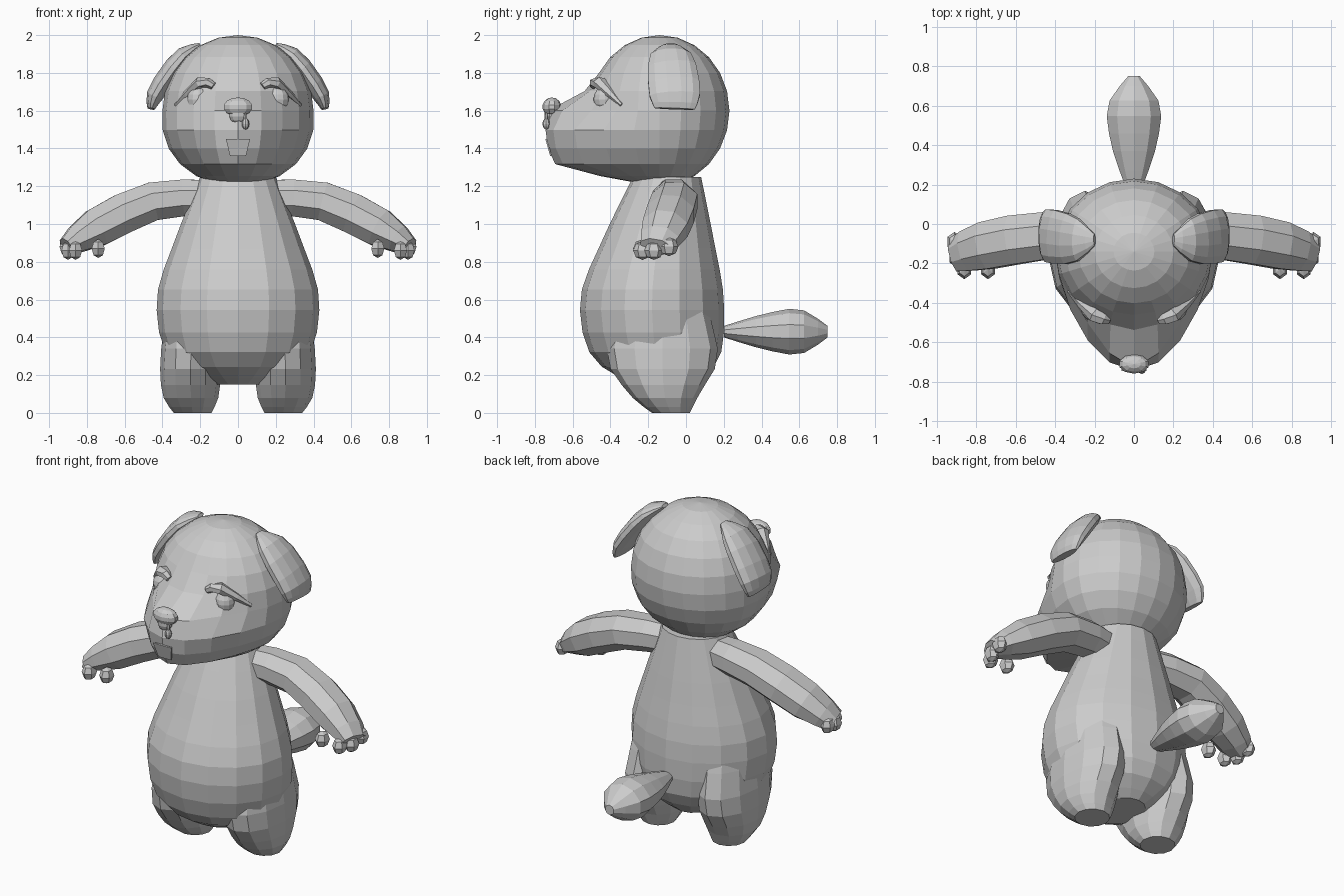
import bpy, bmesh
from math import sin, cos, pi
from mathutils import Vector

default_cube = bpy.data.objects.get("Cube")
if default_cube:
    bpy.data.objects.remove(default_cube, do_unlink=True)

shade = (.6, .6, .6, 1)
grey = bpy.data.materials.new("plain grey")
grey.use_nodes = True
grey.diffuse_color = shade
grey.node_tree.nodes["Principled BSDF"].inputs["Base Color"].default_value = shade


def finish(name, bm):
    """Turn a bmesh into a flat shaded grey object."""
    bmesh.ops.recalc_face_normals(bm, faces=bm.faces)
    mesh = bpy.data.meshes.new(name)
    bm.to_mesh(mesh)
    bm.free()
    mesh.materials.append(grey)
    obj = bpy.data.objects.new(name, mesh)
    bpy.context.scene.collection.objects.link(obj)


def clamp(value):
    return min(max(value, 0), 1)


def smooth(keys, count):
    """Pass a smooth curve through a few key rows and sample it evenly."""
    last = len(keys) - 1
    rows = []
    for step in range(count):
        place = last * step / (count - 1)
        i = min(int(place), last - 1)
        t = place - i
        before, start, end, after = (keys[min(max(i + k, 0), last)] for k in (-1, 0, 1, 2))
        rows.append([b + t / 2 * (c - a + t * (2 * a - 5 * b + 4 * c - d
                                               + t * (3 * (b - c) + d - a)))
                     for a, b, c, d in zip(before, start, end, after)])
    return rows


def loft(name, rings):
    """Skin a list of equal point rings and cap both ends."""
    bm = bmesh.new()
    rows = [[bm.verts.new(point) for point in ring] for ring in rings]
    for lower, upper in zip(rows, rows[1:]):
        for i in range(len(lower)):
            bm.faces.new((lower[i - 1], lower[i], upper[i], upper[i - 1]))
    bm.faces.new(rows[0])
    bm.faces.new(rows[-1])
    finish(name, bm)


def upright(name, rows, sides, side=1):
    """Loft level ovals; each row is height, centre x, half width, front, back."""
    rings = []
    for height, middle, width, front, back in rows:
        angles = [2 * pi * i / sides for i in range(sides)]
        rings.append([Vector((side * middle + width * sin(a),
                              (front + back) / 2 + (front - back) / 2 * cos(a),
                              height)) for a in angles])
    loft(name, rings)


def tube(name, rows, sides, across, side=1):
    """Loft ovals along a path; each row is x, y, z, half width, half thickness."""
    points = [Vector((side * x, y, z)) for x, y, z, width, thickness in rows]
    rings = []
    for i, (centre, row) in enumerate(zip(points, rows)):
        along = points[min(i + 1, len(points) - 1)] - points[max(i - 1, 0)]
        up = along.cross(Vector(across)).normalized()
        out = up.cross(along).normalized()
        width, thickness = row[-2:]
        angles = [2 * pi * (k + .5) / sides for k in range(sides)]
        rings.append([centre + out * width * cos(a) + up * thickness * sin(a)
                      for a in angles])
    loft(name, rings)


def ball(name, centre, size, segments=10, rings=7, reshape=None):
    """Faceted ellipsoid; reshape may bend the unit sphere's points in place."""
    bm = bmesh.new()
    bmesh.ops.create_uvsphere(bm, u_segments=segments, v_segments=rings, radius=1)
    for vert in bm.verts:
        unit = vert.co.copy()
        vert.co = Vector(centre) + unit * Vector(size)
        if reshape:
            reshape(vert.co, unit)
    finish(name, bm)


def pull_muzzle(point, unit):
    """Widen the cheeks and draw the lower front of the head forward."""
    point.x *= 1 + .12 * max(0, -unit.z)
    facing = max(0, -unit.y) / max(unit.xy.length, .01)
    reach = (.22 - .1 * unit.z) * clamp((.32 - unit.z) / .3) * clamp((unit.z + .95) / .2)
    point.y -= reach * facing ** (6 if unit.z > -.1 else 2)


X_AXIS, Y_AXIS = (1, 0, 0), (0, 1, 0)

# Pear shaped body with a round belly
body = [(.15, 0, .13, -.28, .04), (.3, 0, .37, -.5, .18), (.6, 0, .43, -.56, .2),
        (.9, 0, .34, -.45, .15), (1.25, 0, .2, -.28, .08)]
upright("body", smooth(body, 12), 16)

# Head and muzzle
ball("head", (0, -.14, 1.6), (.4, .37, .4), 20, 12, pull_muzzle)

# Nose, drip and mouth
ball("nose", (0, -.71, 1.62), (.08, .05, .05))
ball("nose_base", (0, -.71, 1.58), (.05, .04, .05))
ball("nose_drip", (.04, -.74, 1.53), (.02, .02, .03), 8, 6)
ball("nose_drip_neck", (.04, -.74, 1.56), (.01, .01, .03), 6, 5)
tube("mouth", [(0, -.74, 1.45, .09, .006), (0, -.715, 1.36, .06, .006)], 4, X_AXIS)

# Plump tail
tail = [(0, .2, .43, .05, .03), (0, .4, .43, .12, .09), (0, .6, .43, .14, .12),
        (0, .75, .43, .03, .03)]
tube("tail", smooth(tail, 8), 10, X_AXIS)

# Paired parts, described for the left side
leg = [(0, .24, .1, -.18, .02), (.1, .25, .15, -.3, .07), (.3, .25, .16, -.42, .17),
       (.6, .23, .14, -.35, .1)]
arm = [(.16, -.08, 1.14, .1, .1), (.45, -.06, 1.12, .13, .11), (.75, -.11, .98, .13, .11),
       (.91, -.16, .88, .09, .05)]
ear = [(.2, -.08, 1.95, .03, .01), (.3, -.08, 1.88, .12, .05), (.43, -.06, 1.7, .14, .05),
       (.46, -.06, 1.61, .11, .02)]
brow = [(.13, -.49, 1.73, .02, .02), (.2, -.46, 1.75, .04, .03), (.33, -.34, 1.63, .01, .01)]
fingers = {"thumb": (.74, -.23, .87), "first_finger": (.86, -.23, .86),
           "middle_finger": (.9, -.17, .86), "last_finger": (.91, -.09, .88)}

for label, side in (("left", 1), ("right", -1)):
    upright(label + "_leg", smooth(leg, 8), 12, side)
    tube(label + "_arm", smooth(arm, 7), 8, Y_AXIS, side)
    tube(label + "_ear", smooth(ear, 8), 12, Y_AXIS, side)
    tube(label + "_brow", smooth(brow, 5), 6, Y_AXIS, side)
    ball(label + "_eye", (side * .21, -.43, 1.66), (.06, .06, .07), 12, 8)
    for finger, (x, y, z) in fingers.items():
        ball(f"{label}_{finger}", (side * x, y, z), (.04, .05, .05), 6, 4)
